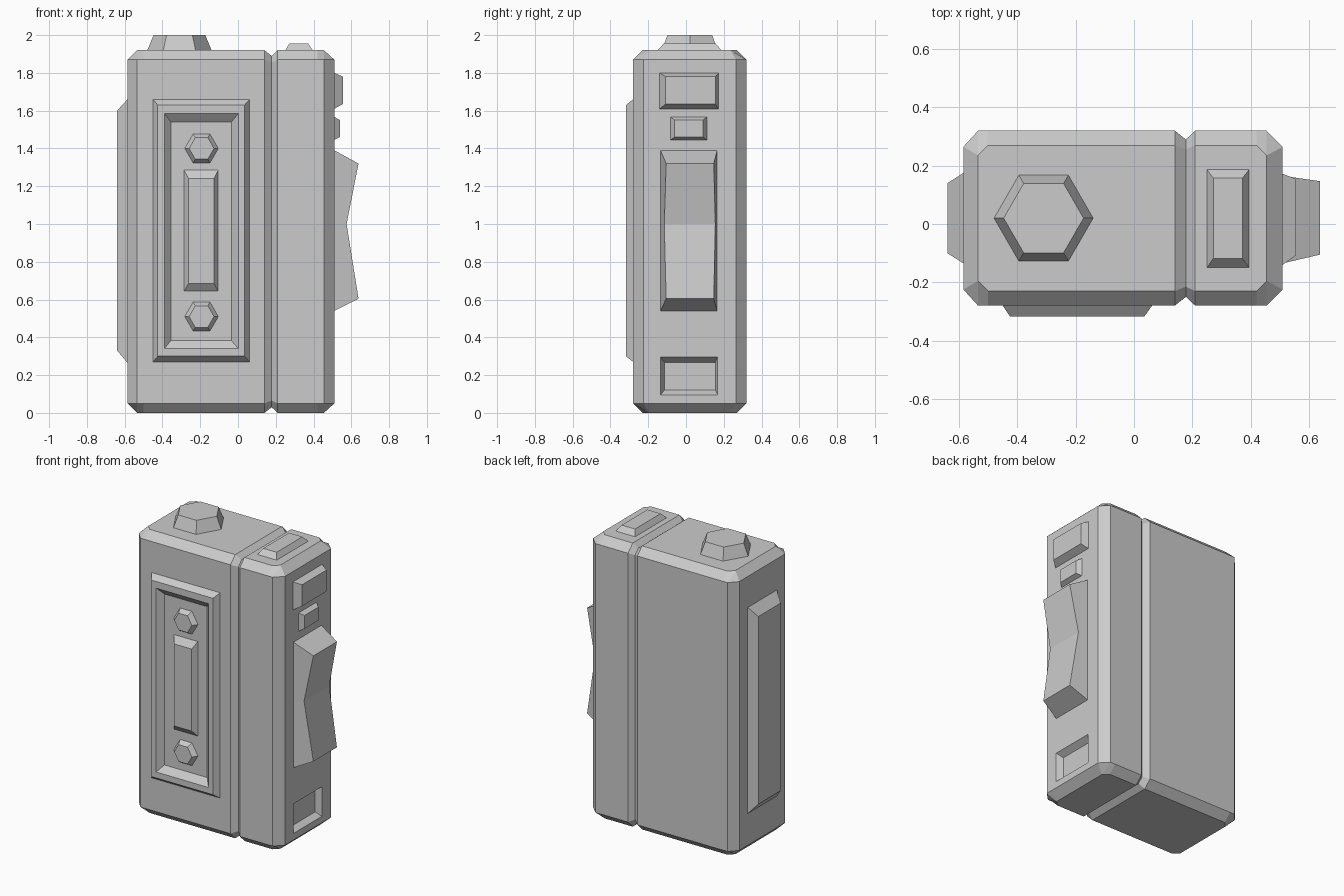
import bpy, bmesh, math
from mathutils import Vector

cube = bpy.data.objects.get("Cube")
if cube:
    bpy.data.objects.remove(cube, do_unlink=True)

grey = bpy.data.materials.new("plain grey")
grey.use_nodes = True
GREY = (0.6, 0.6, 0.6, 1)
grey.diffuse_color = GREY
grey.node_tree.nodes["Principled BSDF"].inputs["Base Color"].default_value = GREY

# Maps (u, v, distance out of the side) to x, y, z for each side of the case
SIDES = {
    "front": lambda u, v, d: (u, -d, v),
    "top": lambda u, v, d: (u, v, d),
    "left": lambda u, v, d: (d, u, v),
    "right": lambda u, v, d: (-d, u, v),
}


def loft(name, rings, cap_start=False, cap_end=True, split=None):
    """Skin rings of equal point count, with optional end caps."""
    bm = bmesh.new()
    loops = [[bm.verts.new(Vector(p)) for p in ring] for ring in rings]
    n = len(loops[0])
    for a, b in zip(loops, loops[1:]):
        for i in range(n):
            j = (i + 1) % n
            bm.faces.new((a[i], a[j], b[j], b[i]))
    if cap_start:
        bm.faces.new(loops[0][::-1])
    if cap_end:
        bm.faces.new(loops[-1])
    if split:
        bmesh.ops.connect_verts(bm, verts=[loops[-1][i] for i in split])
    bmesh.ops.remove_doubles(bm, verts=bm.verts[:], dist=0.0005)
    bmesh.ops.recalc_face_normals(bm, faces=bm.faces[:])
    # Open shells sit on the case, so make their last cap face outward
    mesh = bpy.data.meshes.new(name)
    bm.to_mesh(mesh)
    bm.free()
    mesh.materials.append(grey)
    obj = bpy.data.objects.new(name, mesh)
    bpy.context.collection.objects.link(obj)
    return obj


def rect(u0, u1, v0, v1):
    return [(u0, v0), (u1, v0), (u1, v1), (u0, v1)]


def hexagon(u, v, r):
    return [(u + r * math.cos(i * math.pi / 3), v + r * math.sin(i * math.pi / 3))
            for i in range(6)]


def raised(name, side, layers, **kw):
    """Layers are (outline, distance) pairs going outward from one side."""
    place = SIDES[side]
    return loft(name, [[place(u, v, d) for u, v in pts] for pts, d in layers], **kw)


# Case: chamfered cross-sections along x, pinched at the groove
CY, CZ = 0.02, 0.96


def section(x, a, c, b, d):
    pts = [(a, c), (b, d), (-b, d), (-a, c), (-a, -c), (-b, -d), (b, -d), (a, -c)]
    return [(x, CY + y, CZ + z) for y, z in pts]


FULL = (0.30, 0.91, 0.25, 0.96)
SHOULDER = (0.30, 0.91, 0.215, 0.96)
END = (0.245, 0.91, 0.245, 0.91)
GROOVE = (0.27, 0.895, 0.235, 0.93)
stations = [(-0.585, END), (-0.535, SHOULDER), (-0.50, FULL), (0.14, FULL), (0.178, GROOVE),
            (0.21, FULL), (0.42, FULL), (0.455, SHOULDER), (0.51, END)]
case = loft("case", [section(x, *s) for x, s in stations], cap_start=True)

# Socket cut into the low end of the left side
cutter = raised("socket_cutter", "left",
                [(rect(-0.115, 0.155, 0.12, 0.268), 0.47),
                 (rect(-0.135, 0.168, 0.095, 0.295), 0.51),
                 (rect(-0.135, 0.168, 0.095, 0.295), 0.56)], cap_start=True)
cutter.hide_render = True
cut = case.modifiers.new("socket", "BOOLEAN")
cut.object = cutter
cut.operation = "DIFFERENCE"
cut.solver = "EXACT"
bpy.context.view_layer.objects.active = case
bpy.ops.object.modifier_apply(modifier=cut.name)
bpy.data.objects.remove(cutter, do_unlink=True)

# Front frame with sloped outer and inner walls
raised("front_frame", "front",
       [(rect(-0.45, 0.062, 0.27, 1.66), 0.28),
        (rect(-0.425, 0.035, 0.30, 1.63), 0.318),
        (rect(-0.39, 0.002, 0.34, 1.585), 0.318),
        (rect(-0.355, -0.035, 0.383, 1.54), 0.28)], cap_end=False)

# Raised bar and two hexagonal studs inside the frame
raised("front_bar", "front", [(rect(-0.285, -0.105, 0.645, 1.285), 0.28),
                              (rect(-0.262, -0.128, 0.685, 1.24), 0.312)])
for name, z in (("lower_stud", 0.51), ("upper_stud", 1.40)):
    raised(name, "front", [(hexagon(-0.193, z, 0.089), 0.28),
                           (hexagon(-0.193, z, 0.066), 0.312)])

# Top knob and top strip
raised("top_knob", "top", [(hexagon(-0.31, 0.02, 0.17), 1.92),
                           (hexagon(-0.31, 0.02, 0.137), 2.0)])
raised("top_strip", "top", [(rect(0.25, 0.395, -0.15, 0.187), 1.92),
                            (rect(0.272, 0.372, -0.118, 0.157), 1.955)])

# Long plate on the right side
raised("right_plate", "right", [(rect(-0.135, 0.175, 0.265, 1.66), 0.585),
                                (rect(-0.10, 0.14, 0.33, 1.60), 0.64)])

# Two buttons on the left side
raised("large_button", "left", [(rect(-0.14, 0.172, 1.61, 1.80), 0.51),
                                (rect(-0.108, 0.155, 1.635, 1.78), 0.555)])
raised("small_button", "left", [(rect(-0.083, 0.11, 1.445, 1.567), 0.51),
                                (rect(-0.06, 0.09, 1.46, 1.55), 0.54)])

# Rocker switch, dipped across its middle
foot = [(-0.135, 0.54), (0.165, 0.54), (0.165, 1.0), (0.165, 1.39), (-0.135, 1.39), (-0.135, 1.0)]
crown = [(-0.105, 0.605), (0.147, 0.605), (0.155, 1.0), (0.147, 1.32), (-0.105, 1.32), (-0.115, 1.0)]
heights = [0.638, 0.638, 0.575, 0.638, 0.638, 0.575]
loft("rocker_switch", [[(0.51, y, z) for y, z in foot],
                       [(h, y, z) for h, (y, z) in zip(heights, crown)]], split=(2, 5))
